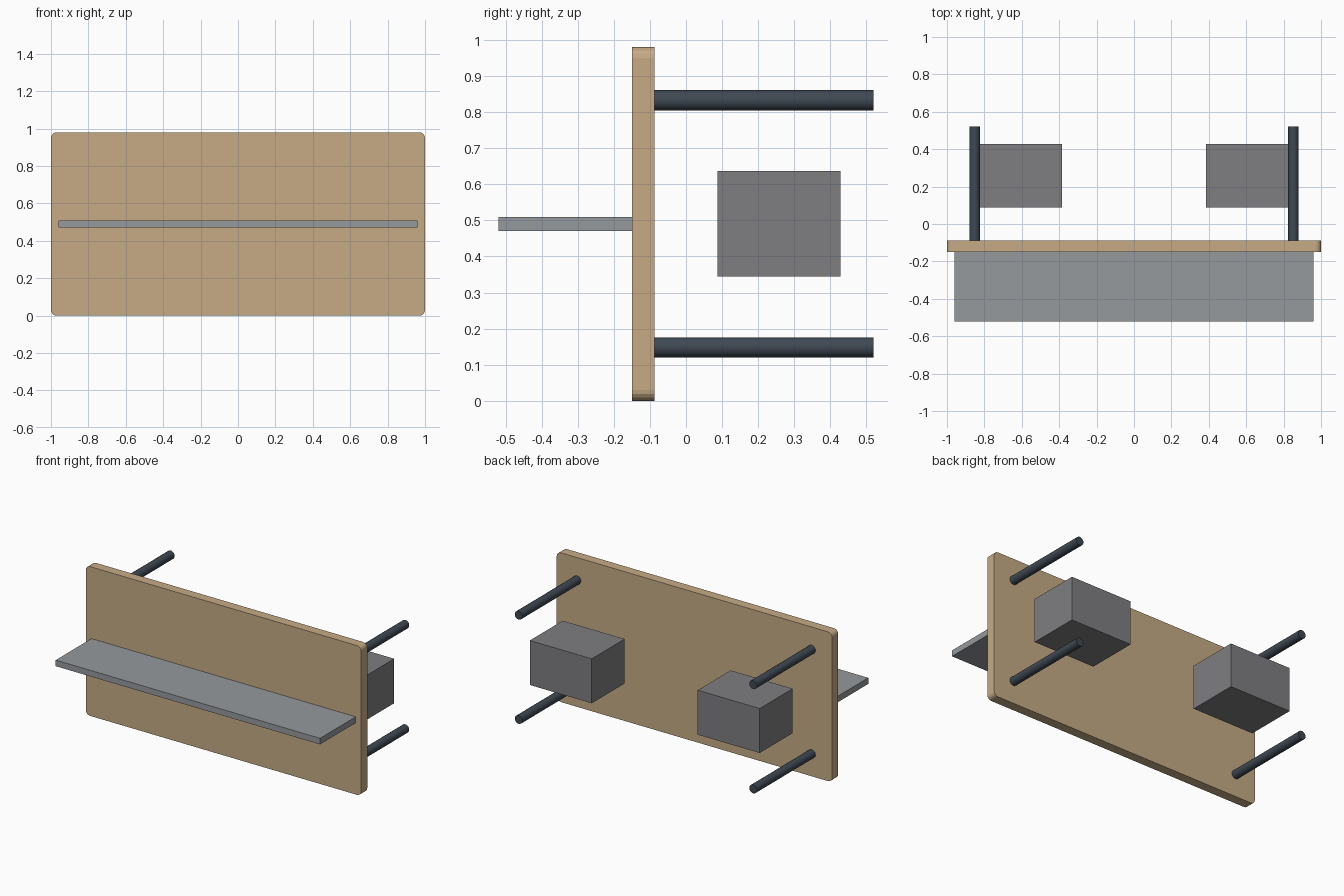
import bpy, bmesh, math

if "Cube" in bpy.data.objects:
    bpy.data.objects.remove(bpy.data.objects["Cube"])


def material(name, rgb):
    m = bpy.data.materials.new(name)
    m.diffuse_color = (*rgb, 1)
    m.use_nodes = True
    m.node_tree.nodes["Principled BSDF"].inputs["Base Color"].default_value = m.diffuse_color
    return m


wood = material("wood", (0.57, 0.41, 0.24))
dark_metal = material("dark_metal", (0.05, 0.065, 0.085))
light_grey = material("light_grey", (0.30, 0.32, 0.34))
mid_grey = material("mid_grey", (0.21, 0.21, 0.22))


def box(name, lo, hi, mat, corner=0):
    """Box between two corners; corner rounds the four edges along y."""
    bm = bmesh.new()
    bmesh.ops.create_cube(bm, size=1)
    for v in bm.verts:
        v.co = [l + (c + 0.5) * (h - l) for l, h, c in zip(lo, hi, v.co)]
    if corner:
        edges = [e for e in bm.edges
                 if abs(e.verts[0].co.y - e.verts[1].co.y) > 1e-4]
        bmesh.ops.bevel(bm, geom=edges, offset=corner, segments=4,
                        profile=0.5, affect='EDGES')
    me = bpy.data.meshes.new(name)
    bm.to_mesh(me)
    bm.free()
    me.materials.append(mat)
    ob = bpy.data.objects.new(name, me)
    bpy.context.collection.objects.link(ob)
    return ob


def leg(name, x, z, y0=-0.087, y1=0.52, radius=0.028):
    bpy.ops.mesh.primitive_cylinder_add(
        vertices=16, radius=radius, depth=y1 - y0,
        location=(x, (y0 + y1) / 2, z), rotation=(math.pi / 2, 0, 0))
    ob = bpy.context.object
    ob.name = name
    ob.data.materials.append(dark_metal)
    bpy.ops.object.shade_smooth_by_angle(angle=math.radians(40))


# Upright rounded board
box("table_top", (-1, -0.15, 0), (1, -0.087, 0.98), wood, corner=0.03)

# Shelf plank standing out from the front
box("shelf", (-0.96, -0.52, 0.47), (0.96, -0.15, 0.51), light_grey)

# Mirrored legs and storage blocks behind the board
for side, s in (("left", -1), ("right", 1)):
    for level, z in (("lower", 0.148), ("upper", 0.833)):
        leg(f"{side}_{level}_leg", s * 0.852, z)
    x0, x1 = sorted((s * 0.385, s * 0.835))
    box(f"{side}_block", (x0, 0.087, 0.345), (x1, 0.428, 0.637), mid_grey)
